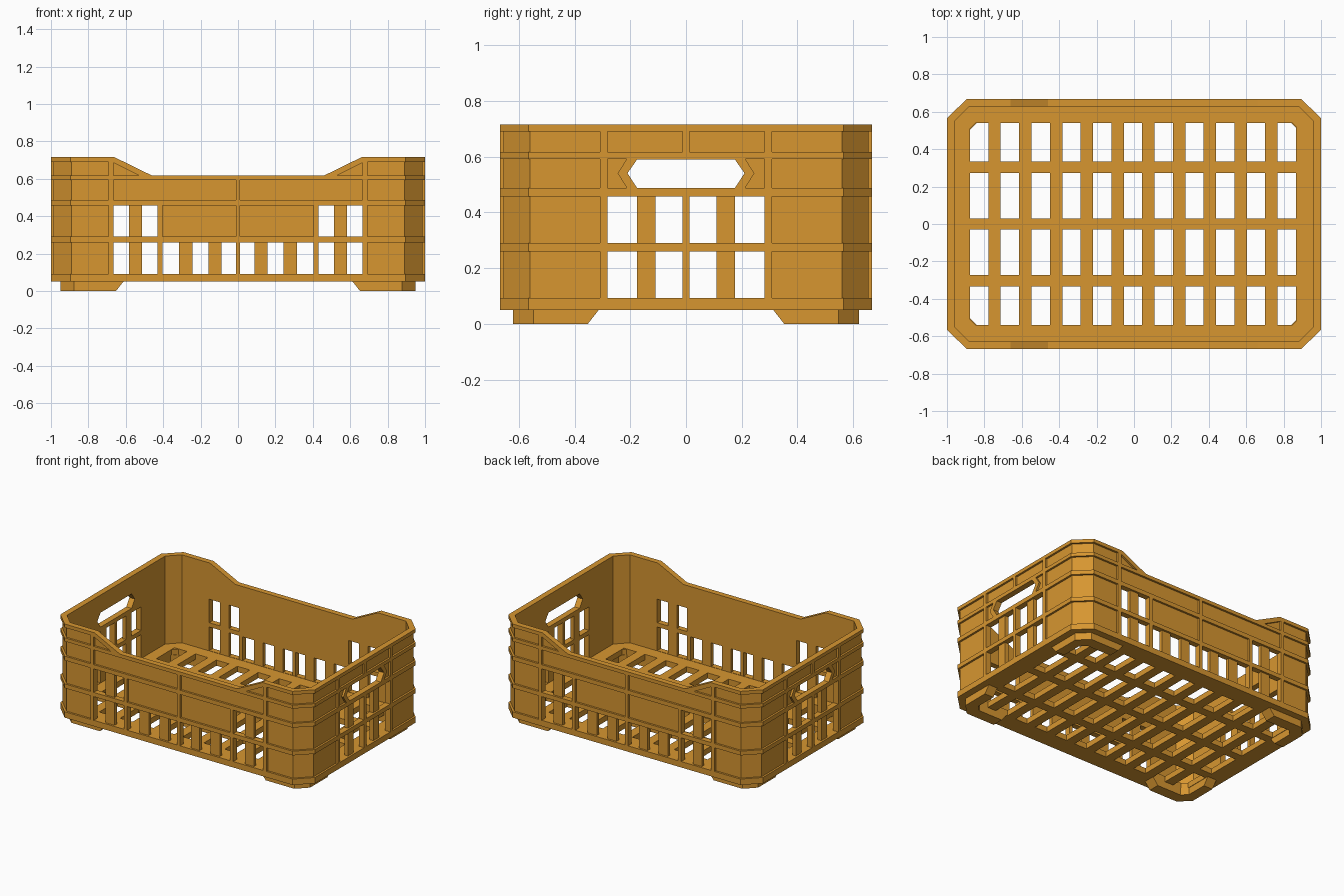
import bpy, bmesh

cube = bpy.data.objects.get("Cube")
if cube:
    bpy.data.objects.remove(cube, do_unlink=True)

amber = bpy.data.materials.new("amber plastic")
amber.use_nodes = True
COLOUR = (0.68, 0.305, 0.03, 1)
amber.diffuse_color = COLOUR
amber.node_tree.nodes["Principled BSDF"].inputs["Base Color"].default_value = COLOUR

X, Y, Z = 0, 1, 2


def loft(bm, low, high, axis, lo, hi):
    """Solid between two matching outlines placed at lo and hi on an axis."""
    rings = []
    for pts, level in ((low, lo), (high, hi)):
        ring = []
        for p in pts:
            co = list(p)
            co.insert(axis, level)
            ring.append(bm.verts.new(co))
        rings.append(ring)
    n = len(low)
    bm.faces.new(rings[0])
    bm.faces.new(rings[1])
    for i in range(n):
        j = (i + 1) % n
        bm.faces.new((rings[0][i], rings[0][j], rings[1][j], rings[1][i]))


def prism(bm, pts, axis, lo, hi):
    loft(bm, pts, pts, axis, lo, hi)


def rect(a0, a1, b0, b1):
    return [(a0, b0), (a1, b0), (a1, b1), (a0, b1)]


def octagon(x, y, cx, cy):
    quarter = [(x, cy), (cx, y)]
    pts = quarter + [(-a, b) for a, b in reversed(quarter)]
    return pts + [(-a, -b) for a, b in pts]


def finish(bm, name):
    bmesh.ops.recalc_face_normals(bm, faces=bm.faces[:])
    mesh = bpy.data.meshes.new(name)
    bm.to_mesh(mesh)
    bm.free()
    mesh.materials.append(amber)
    obj = bpy.data.objects.new(name, mesh)
    bpy.context.collection.objects.link(obj)
    return obj


def cut(target, bm, name):
    cutter = finish(bm, name)
    cutter.hide_render = True
    mod = target.modifiers.new(name, "BOOLEAN")
    mod.operation = "DIFFERENCE"
    mod.solver = "EXACT"
    mod.object = cutter
    bpy.context.view_layer.objects.active = target
    bpy.ops.object.modifier_apply(modifier=name)
    bpy.data.objects.remove(cutter, do_unlink=True)


BASE, FLOOR, TOP = 0.05, 0.09, 0.715
HX, HY, DEPTH = 1.0, 0.668, 0.014
ROWS = [(0.092, 0.26), (0.29, 0.457), (0.487, 0.592), (0.617, 0.69)]
SIGNS = (-1, 1)

# Crate body: chamfered solid, hollowed from above
bm = bmesh.new()
prism(bm, octagon(HX, HY, 0.895, 0.565), Z, BASE, TOP)
crate = finish(bm, "crate_body")
bm = bmesh.new()
prism(bm, octagon(0.958, 0.628, 0.88, 0.55), Z, FLOOR, 1)
cut(crate, bm, "hollow")

# Lowered rim on the long walls
bm = bmesh.new()
prism(bm, [(-0.46, 0.617), (0.46, 0.617), (0.66, TOP), (0.66, 0.8),
           (-0.66, 0.8), (-0.66, TOP)], Y, -1, 1)
cut(crate, bm, "rim_dip")

# Recessed panels between the ribs
bm = bmesh.new()
px, py = HX - DEPTH, HY - DEPTH
for sx in SIGNS:
    for sy in SIGNS:
        corner = [(0.693, py), (0.693, 0.8), (1.2, 0.8), (1.2, 0.308),
                  (px, 0.308), (px, 0.559), (0.889, py)]
        for lo, hi in ROWS:
            prism(bm, [(sx * x, sy * y) for x, y in corner], Z, lo, hi)


def panel_long(pts):
    for sx in SIGNS:
        for sy in SIGNS:
            prism(bm, [(sx * a, b) for a, b in pts], Y, sy * py, sy * 0.8)


def panel_short(pts):
    for sx in SIGNS:
        for sy in SIGNS:
            prism(bm, [(sy * a, b) for a, b in pts], X, sx * px, sx * 1.2)


for lo, hi in ROWS[:2]:
    panel_long(rect(0.012, 0.403, lo, hi))
    panel_long(rect(0.43, 0.666, lo, hi))
    panel_short(rect(0.012, 0.281, lo, hi))
panel_long(rect(0.012, 0.666, *ROWS[2]))
panel_long([(0.53, 0.617), (0.666, 0.617), (0.666, 0.685)])
panel_short(rect(0.012, 0.281, *ROWS[3]))
lo, hi = ROWS[2]
panel_short([(0.212, lo), (0.281, lo), (0.281, hi), (0.212, hi), (0.245, 0.54)])
cut(crate, bm, "panels")

# Through openings in the walls, leaving slats, plus the hand grips
bm = bmesh.new()
for s in SIGNS:
    for row, (lo, hi) in enumerate(ROWS[:2]):
        spans = [(0.43, 0.512), (0.582, 0.666)]
        if row == 0:
            spans += [(0.012, 0.087), (0.157, 0.243), (0.315, 0.403)]
        for a, b in spans:
            for sy in SIGNS:
                prism(bm, rect(s * a, s * b, lo, hi), Y, sy * 0.6, sy * 0.8)
        for a, b in [(0.012, 0.11), (0.175, 0.281)]:
            for sx in SIGNS:
                prism(bm, rect(s * a, s * b, lo, hi), X, sx * 0.9, sx * 1.2)
    prism(bm, [(-0.21, 0.54), (-0.175, 0.487), (0.175, 0.487), (0.21, 0.54),
               (0.175, 0.59), (-0.175, 0.59)], X, s * 0.9, s * 1.2)
cut(crate, bm, "openings")

# Floor grid
bm = bmesh.new()
for i in range(11):
    x = -0.828 + 0.1645 * i
    for s in SIGNS:
        for a, b in [(0.03, 0.272), (0.335, 0.54)]:
            prism(bm, rect(x - 0.049, x + 0.049, s * a, s * b), Z, 0, 0.2)
cut(crate, bm, "floor_holes")

# Corner feet: angled strips with sloping ends
def foot_outline(ex, ey):
    return [(ex, 0.62), (0.877, 0.62), (0.95, 0.547), (0.95, ey),
            (0.88, ey), (0.88, 0.5), (0.84, 0.54), (ex, 0.54)]


for sx, side in ((-1, "right"), (1, "left")):
    for sy, end in ((-1, "front"), (1, "back")):
        bm = bmesh.new()
        low, high = ([(sx * x, sy * y) for x, y in foot_outline(*e)]
                     for e in ((0.652, 0.352), (0.612, 0.312)))
        loft(bm, low, high, Z, 0, BASE + 0.001)
        # small gusset filling the floor corner above the foot
        prism(bm, [(sx * 0.885, sy * 0.5), (sx * 0.885, sy * 0.545),
                   (sx * 0.84, sy * 0.545)], Z, BASE, FLOOR - 0.002)
        finish(bm, end + "_" + side + "_foot")
